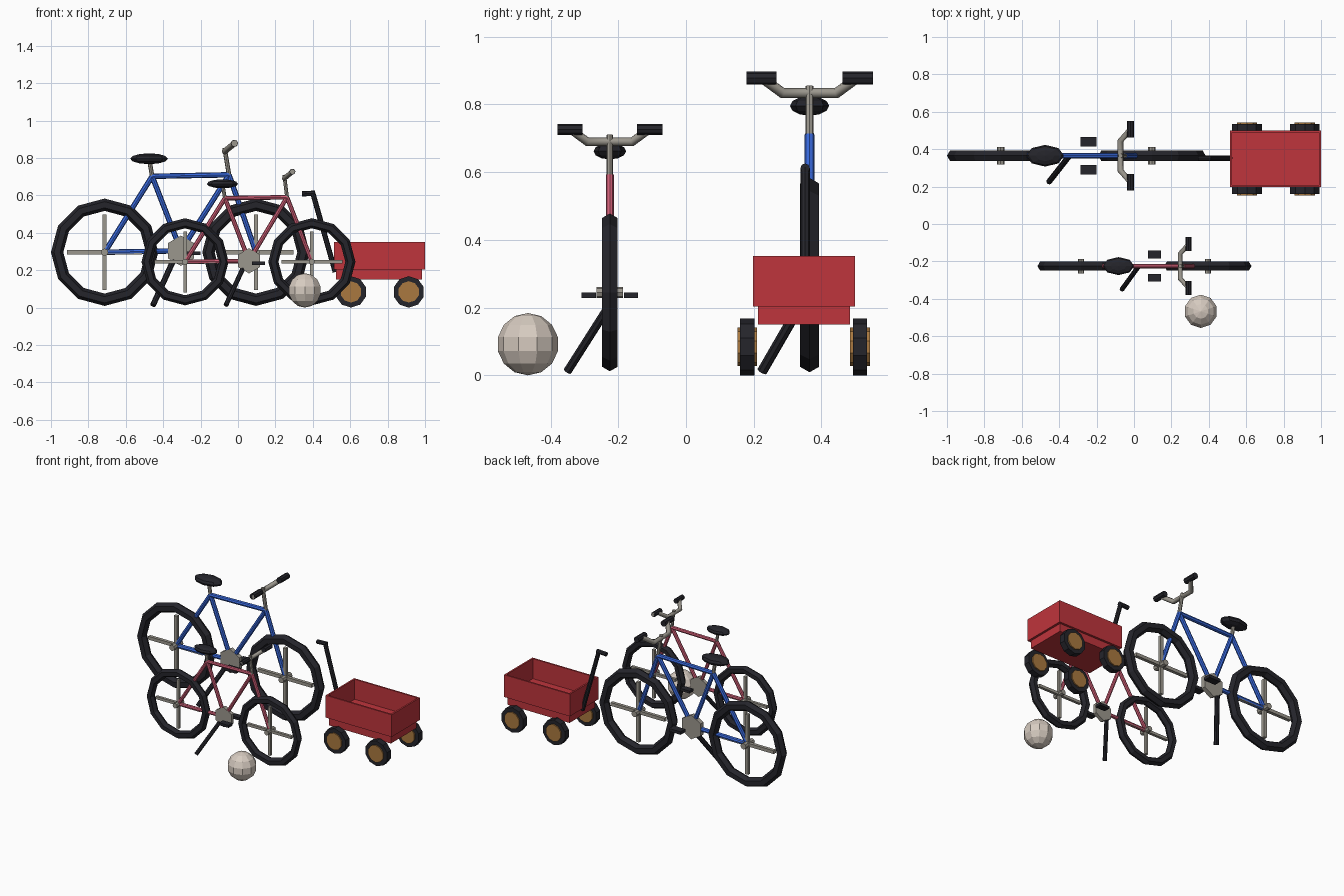
import bpy
from math import pi
from mathutils import Vector

if "Cube" in bpy.data.objects:
    bpy.data.objects.remove(bpy.data.objects["Cube"])


def mat(name, rgb):
    m = bpy.data.materials.new(name)
    m.diffuse_color = (*rgb, 1)
    m.use_nodes = True
    m.node_tree.nodes["Principled BSDF"].inputs["Base Color"].default_value = m.diffuse_color
    return m


BLUE = mat("blue_paint", (0.04, 0.14, 0.72))
PINK = mat("pink_paint", (0.62, 0.11, 0.18))
RED = mat("red_paint", (0.52, 0.035, 0.045))
BLACK = mat("black_rubber", (0.018, 0.018, 0.024))
METAL = mat("metal", (0.33, 0.31, 0.27))
TAN = mat("tan_hub", (0.40, 0.19, 0.05))
CREAM = mat("cream", (0.68, 0.60, 0.53))


def finish(name, m):
    o = bpy.context.object
    o.name = name
    o.data.materials.append(m)
    return o


def tube(name, a, b, r, m, sides=8):
    a, b = Vector(a), Vector(b)
    d = b - a
    bpy.ops.mesh.primitive_cylinder_add(vertices=sides, radius=r, depth=d.length, location=(a + b) / 2,
                                        rotation=d.to_track_quat('Z', 'Y').to_euler())
    return finish(name, m)


def disc(name, loc, r, width, m, sides):
    # axis along y, one corner pointing straight up
    bpy.ops.mesh.primitive_cylinder_add(vertices=sides, radius=r, depth=width, location=loc,
                                        rotation=(pi / 2, 0, 0))
    return finish(name, m)


def box(name, lo, hi, m):
    lo, hi = Vector(lo), Vector(hi)
    bpy.ops.mesh.primitive_cube_add(size=1, location=(lo + hi) / 2)
    bpy.context.object.scale = hi - lo
    return finish(name, m)


def ball(name, loc, radii, m, seg, rings):
    bpy.ops.mesh.primitive_uv_sphere_add(segments=seg, ring_count=rings, radius=1, location=loc)
    bpy.context.object.scale = radii
    return finish(name, m)


def bent_bar(name, pts, r, m):
    c = bpy.data.curves.new(name, 'CURVE')
    c.dimensions = '3D'
    c.bevel_depth, c.bevel_resolution, c.use_fill_caps = r, 2, True
    s = c.splines.new('POLY')
    s.points.add(len(pts) - 1)
    for p, co in zip(s.points, pts):
        p.co = (*co, 1)
    o = bpy.data.objects.new(name, c)
    bpy.context.collection.objects.link(o)
    c.materials.append(m)


def bike(tag, y, k, paint, rear, front, bottom, seat, head, wheel_r, tyre_r, stem, saddle, pedal, foot):
    def P(xz, dy=0):
        return (xz[0], y + dy, xz[1])

    # wheels: tyre, crossed spokes and hub
    for end, c in (("rear", rear), ("front", front)):
        bpy.ops.mesh.primitive_torus_add(major_segments=12, minor_segments=6, major_radius=wheel_r - tyre_r,
                                         minor_radius=tyre_r, location=P(c), rotation=(pi / 2, 0, 0))
        finish(f"{tag}_{end}_tyre", BLACK)
        L = 0.70 * wheel_r
        h = 0.011 * k
        box(f"{tag}_{end}_spoke_h", (c[0] - L, y - h, c[1] - h), (c[0] + L, y + h, c[1] + h), METAL)
        box(f"{tag}_{end}_spoke_v", (c[0] - h, y - h, c[1] - L), (c[0] + h, y + h, c[1] + L), METAL)
        disc(f"{tag}_{end}_hub", P(c), 0.02 * k, 0.094 * k, METAL, 8)

    # frame tubes
    for n, a, b in (("seat_stay", rear, seat), ("chain_stay", rear, bottom), ("seat_tube", bottom, seat),
                    ("top_tube", seat, head), ("down_tube", bottom, head), ("fork", head, front)):
        tube(f"{tag}_{n}", P(a), P(b), 0.0145 * k, paint)

    # saddle and post
    tube(f"{tag}_seat_post", P(seat), P(saddle), 0.012 * k, METAL)
    ball(f"{tag}_saddle", P(saddle), (0.101 * k, 0.058 * k, 0.029 * k), BLACK, 8, 6)

    # stem, handlebar and grips
    tube(f"{tag}_stem", P(head), P((stem[0], stem[1] + 0.02)), 0.012 * k, METAL)
    sx, sz = stem
    gx, gz = sx + 0.053 * k, sz + 0.044 * k
    half = [(gx, 0.187 * k, gz), (gx, 0.14 * k, gz), (sx, 0.08 * k, sz)]
    pts = [(x, y - d, z) for x, d, z in half] + [(x, y + d, z) for x, d, z in reversed(half)]
    bent_bar(f"{tag}_handlebar", pts, 0.016 * k, METAL)
    for s in (-1, 1):
        disc(f"{tag}_grip", (gx, y + s * 0.142 * k, gz), 0.0195 * k, 0.09 * k, BLACK, 8)
        # pedals
        px, pz = pedal
        py = y + s * 0.075 * k
        box(f"{tag}_pedal", (px - 0.043 * k, py - 0.025 * k, pz - 0.01 * k),
            (px + 0.043 * k, py + 0.025 * k, pz + 0.01 * k), BLACK)

    # chainring and kickstand
    disc(f"{tag}_chainring", P(bottom), 0.081 * k, 0.03 * k, METAL, 6).rotation_euler = (pi / 2, 0, 0)
    tube(f"{tag}_kickstand", P((bottom[0] - 0.04 * k, bottom[1] - 0.05 * k)), P((foot, 0.012), -0.14 * k ** 0.6),
         0.0155 * k, BLACK)


bike("large_bike", 0.365, 1.0, BLUE, (-0.713, 0.296), (0.096, 0.296), (-0.305, 0.304), (-0.459, 0.702),
     (-0.048, 0.71), 0.287, 0.033, (-0.072, 0.834), (-0.475, 0.796), (-0.243, 0.29), -0.455)
bike("small_bike", -0.225, 0.83, PINK, (-0.283, 0.245), (0.395, 0.245), (0.059, 0.25), (-0.07, 0.585),
     (0.262, 0.59), 0.233, 0.027, (0.247, 0.69), (-0.083, 0.662), (0.11, 0.237), -0.065)

# wagon body: base and four thin walls
box("wagon_base", (0.525, 0.212, 0.15), (0.985, 0.484, 0.215), RED)
for y in (0.198, 0.488):
    box("wagon_side_wall", (0.512, y, 0.203), (1.0, y + 0.011, 0.352), RED)
for x in (0.512, 0.989):
    box("wagon_end_wall", (x, 0.198, 0.203), (x + 0.011, 0.499, 0.352), RED)
box("wagon_floor", (0.515, 0.2, 0.203), (0.995, 0.495, 0.218), RED)

# wagon wheels
for x in (0.604, 0.913):
    for y in (0.181, 0.514):
        disc("wagon_tyre", (x, y, 0.084), 0.084, 0.042, BLACK, 10)
        disc("wagon_hub", (x, y, 0.084), 0.057, 0.058, TAN, 10)

# wagon handle
tube("wagon_handle", (0.52, 0.352, 0.19), (0.4, 0.352, 0.612), 0.014, BLACK)
tube("wagon_handle_grip", (0.342, 0.352, 0.608), (0.412, 0.352, 0.612), 0.014, BLACK)

# ball
ball("ball", (0.357, -0.467, 0.092), (0.091, 0.091, 0.092), CREAM, 10, 7)
